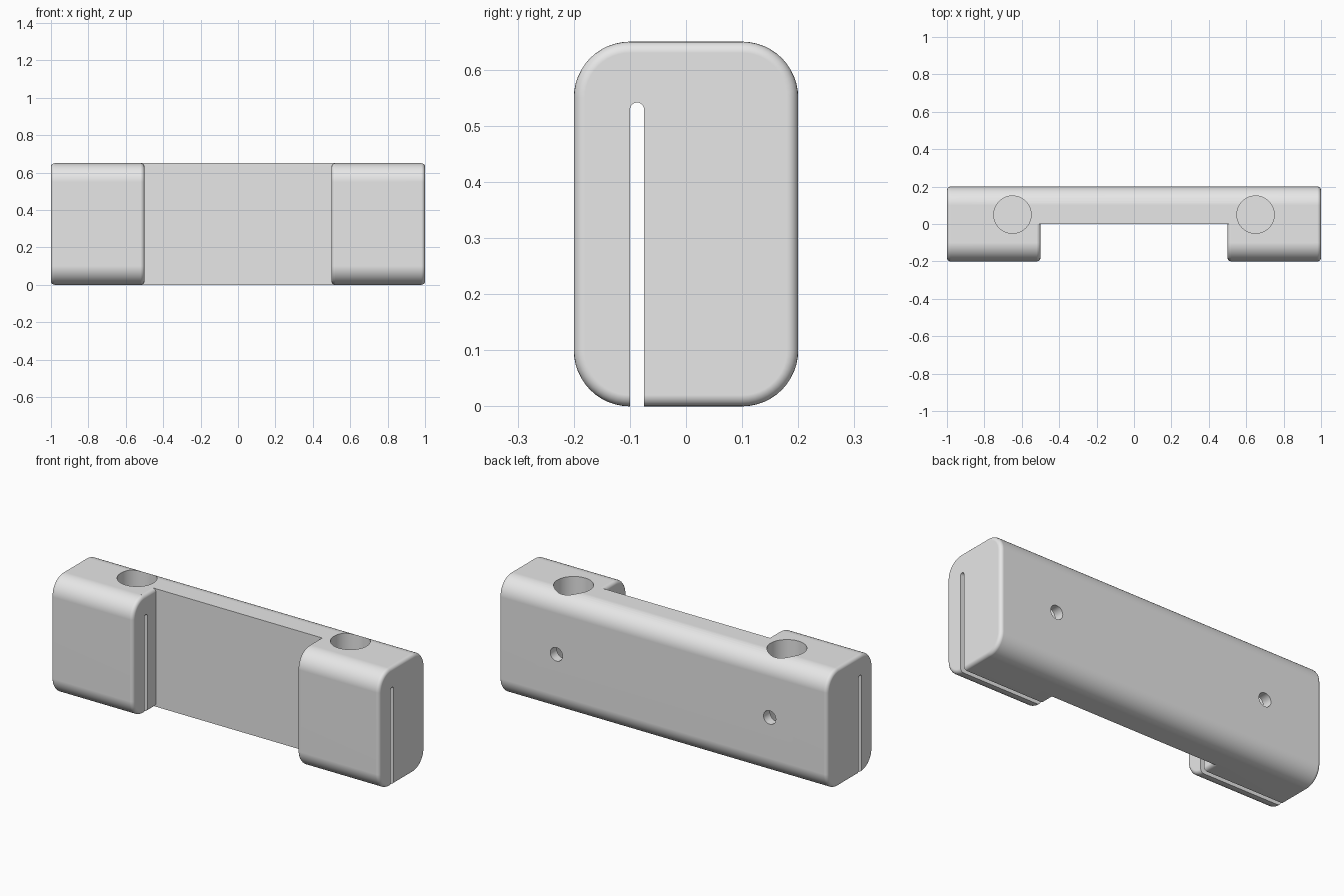
import bpy, bmesh
from math import sin, cos, pi

if "Cube" in bpy.data.objects:
    bpy.data.objects.remove(bpy.data.objects["Cube"], do_unlink=True)

LENGTH, DEPTH, HEIGHT = 2.0, 0.4, 0.65
CORNER, EDGE = 0.1, 0.02      # long corner radius, small end rounding
GAP = 0.5                     # half width of the front recess
HOLE_X, HOLE_Y = 0.65, 0.05

grey = bpy.data.materials.new("light grey")
grey.use_nodes = True
grey.diffuse_color = (0.8, 0.8, 0.8, 1)
grey.node_tree.nodes["Principled BSDF"].inputs["Base Color"].default_value = (0.8, 0.8, 0.8, 1)


def loft(name, rings):
    """Skin a closed solid over rings of equal point count."""
    bm = bmesh.new()
    loops = [[bm.verts.new(p) for p in ring] for ring in rings]
    for a, b in zip(loops, loops[1:]):
        for i in range(len(a)):
            j = (i + 1) % len(a)
            bm.faces.new((a[i], a[j], b[j], b[i]))
    bm.faces.new(loops[0])
    bm.faces.new(loops[-1])
    bmesh.ops.recalc_face_normals(bm, faces=bm.faces)
    mesh = bpy.data.meshes.new(name)
    bm.to_mesh(mesh)
    bm.free()
    mesh.materials.append(grey)
    obj = bpy.data.objects.new(name, mesh)
    bpy.context.collection.objects.link(obj)
    return obj


def section(x, inset, steps=12):
    """Rounded rectangle in the y-z plane, shrunk by inset."""
    r = CORNER - inset
    y, low, high = DEPTH / 2 - CORNER, CORNER, HEIGHT - CORNER
    points = []
    for k, (cy, cz) in enumerate([(y, high), (-y, high), (-y, low), (y, low)]):
        for s in range(steps + 1):
            a = (k + s / steps) * pi / 2
            points.append((x, cy + r * cos(a), cz + r * sin(a)))
    return points


def rounded_bar(name, x0, x1, steps=5):
    """Bar along x whose end rims are rounded."""
    turn = [i / steps * pi / 2 for i in range(steps + 1)]
    start = [section(x0 + EDGE * (1 - cos(a)), EDGE * (1 - sin(a))) for a in turn]
    end = [section(x1 - EDGE * (1 - cos(a)), EDGE * (1 - sin(a))) for a in reversed(turn)]
    return loft(name, start + end)


def cylinder(name, start, axis, length, radius, sides=64):
    x, y, z = start
    angles = [2 * pi * i / sides for i in range(sides)]
    if axis == "z":
        rings = [[(x + radius * cos(a), y + radius * sin(a), z + d) for a in angles] for d in (0, length)]
    else:
        rings = [[(x + radius * cos(a), y + d, z + radius * sin(a)) for a in angles] for d in (0, length)]
    return loft(name, rings)


def activate(obj):
    bpy.ops.object.select_all(action="DESELECT")
    obj.select_set(True)
    bpy.context.view_layer.objects.active = obj


def cut(target, cutter):
    cutter.hide_render = True
    activate(target)
    mod = target.modifiers.new("cut", "BOOLEAN")
    mod.operation, mod.solver, mod.object = "DIFFERENCE", "EXACT", cutter
    bpy.ops.object.modifier_apply(modifier=mod.name)
    bpy.data.objects.remove(cutter, do_unlink=True)


# Main body
body = rounded_bar("bracket_body", -LENGTH / 2, LENGTH / 2)

# Front recess, leaving rounded inner rims on both clips
reach = GAP + EDGE - 0.0005
recess = loft("recess_cutter", [[(x, -1, -1), (x, 0, -1), (x, 0, 1), (x, -1, 1)] for x in (-reach, reach)])
for x0, x1 in ((-LENGTH / 2, -GAP), (GAP, LENGTH / 2)):
    cut(recess, rounded_bar("clip_cutter", x0, x1))
cut(body, recess)

# Thin round-topped slot, open at the bottom, along both clips
half, mid, top = 0.0125, -0.0872, 0.529
outline = [(mid - half, -0.2), (mid + half, -0.2)]
outline += [(mid + half * cos(i * pi / 12), top + half * sin(i * pi / 12)) for i in range(13)]
cut(body, loft("slot_cutter", [[(x, y, z) for y, z in outline] for x in (-1.2, 1.2)]))

# Blind top sockets and the small screw holes entering them from the back
for side in (-1, 1):
    cut(body, cylinder("socket_cutter", (side * HOLE_X, HOLE_Y, 0.15), "z", 1, 0.1))
    cut(body, cylinder("screw_cutter", (side * HOLE_X, HOLE_Y, HEIGHT / 2), "y", 0.5, 0.0375, 32))

# Smooth rounded parts, crisp edges, flat large faces
activate(body)
bpy.ops.object.shade_smooth_by_angle(angle=pi / 6)
weighted = body.modifiers.new("weighted_normals", "WEIGHTED_NORMAL")
weighted.keep_sharp = True
